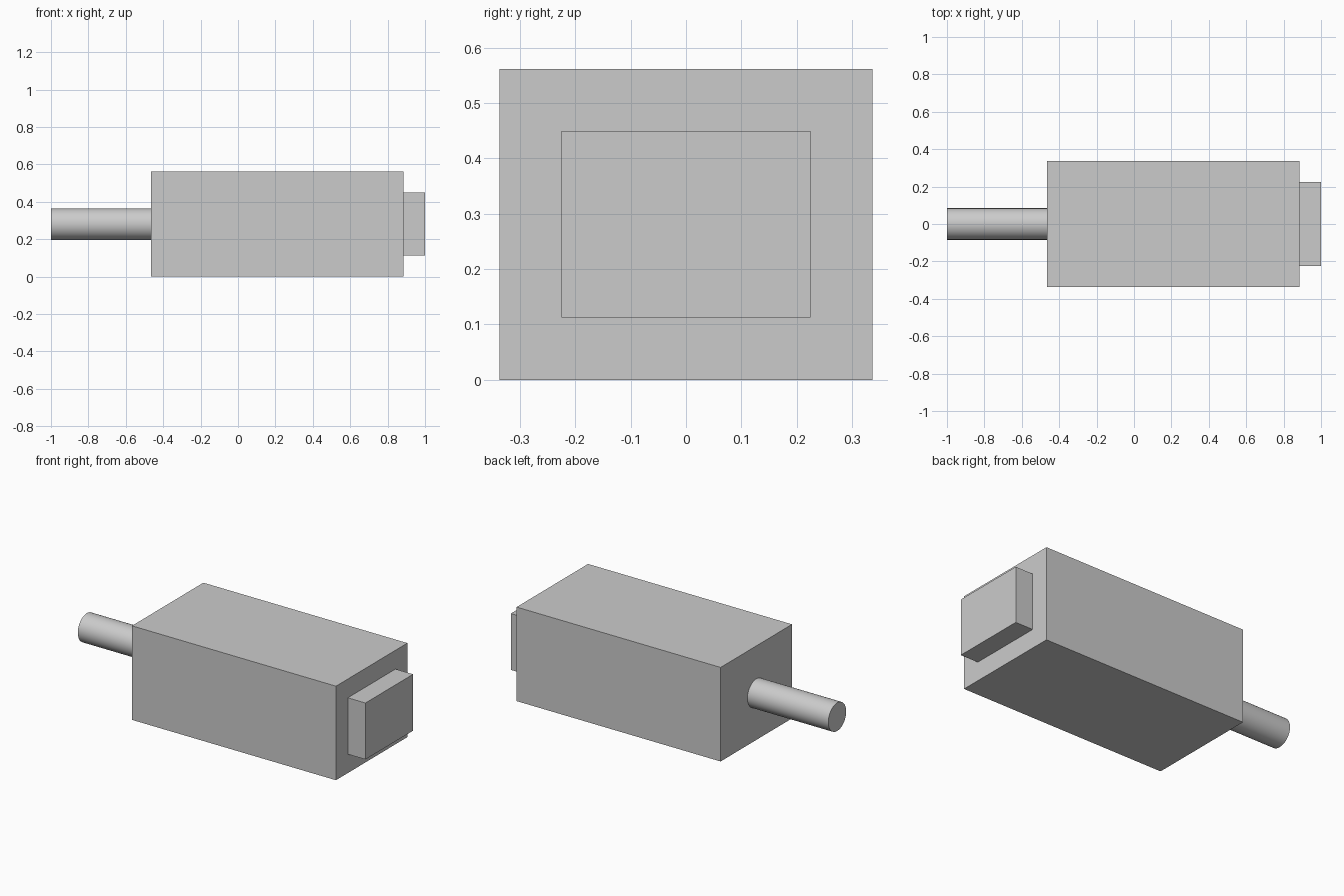
import bpy
import math

cube = bpy.data.objects.get("Cube")
if cube:
    bpy.data.objects.remove(cube, do_unlink=True)

UNIT = 0.0562           # design module shared by all parts
AXIS_Z = 5 * UNIT       # height of the common centre line
BODY_BACK = -0.465
BODY_FRONT = BODY_BACK + 24 * UNIT

grey = bpy.data.materials.new("light grey")
grey.use_nodes = True
colour = (0.6, 0.6, 0.6, 1)
grey.diffuse_color = colour
grey.node_tree.nodes["Principled BSDF"].inputs["Base Color"].default_value = colour


def finish(name):
    obj = bpy.context.object
    obj.name = name
    bpy.ops.object.transform_apply(location=False, rotation=True, scale=True)
    obj.data.materials.append(grey)
    return obj


def box(name, x0, x1, width, height):
    """Box on the centre line, spanning x0 to x1."""
    bpy.ops.mesh.primitive_cube_add(size=1, location=((x0 + x1) / 2, 0, AXIS_Z))
    bpy.context.object.scale = (x1 - x0, width, height)
    return finish(name)


# Main housing and the raised block on its end
box("housing", BODY_BACK, BODY_FRONT, 12 * UNIT, 10 * UNIT)
box("end_block", BODY_FRONT, 1, 8 * UNIT, 6 * UNIT)

# Round shaft leaving the opposite end
bpy.ops.mesh.primitive_cylinder_add(
    vertices=64, radius=1.5 * UNIT, depth=BODY_BACK + 1,
    location=((BODY_BACK - 1) / 2, 0, AXIS_Z), rotation=(0, math.pi / 2, 0))
finish("shaft")
bpy.ops.object.shade_smooth_by_angle(angle=math.radians(30))
